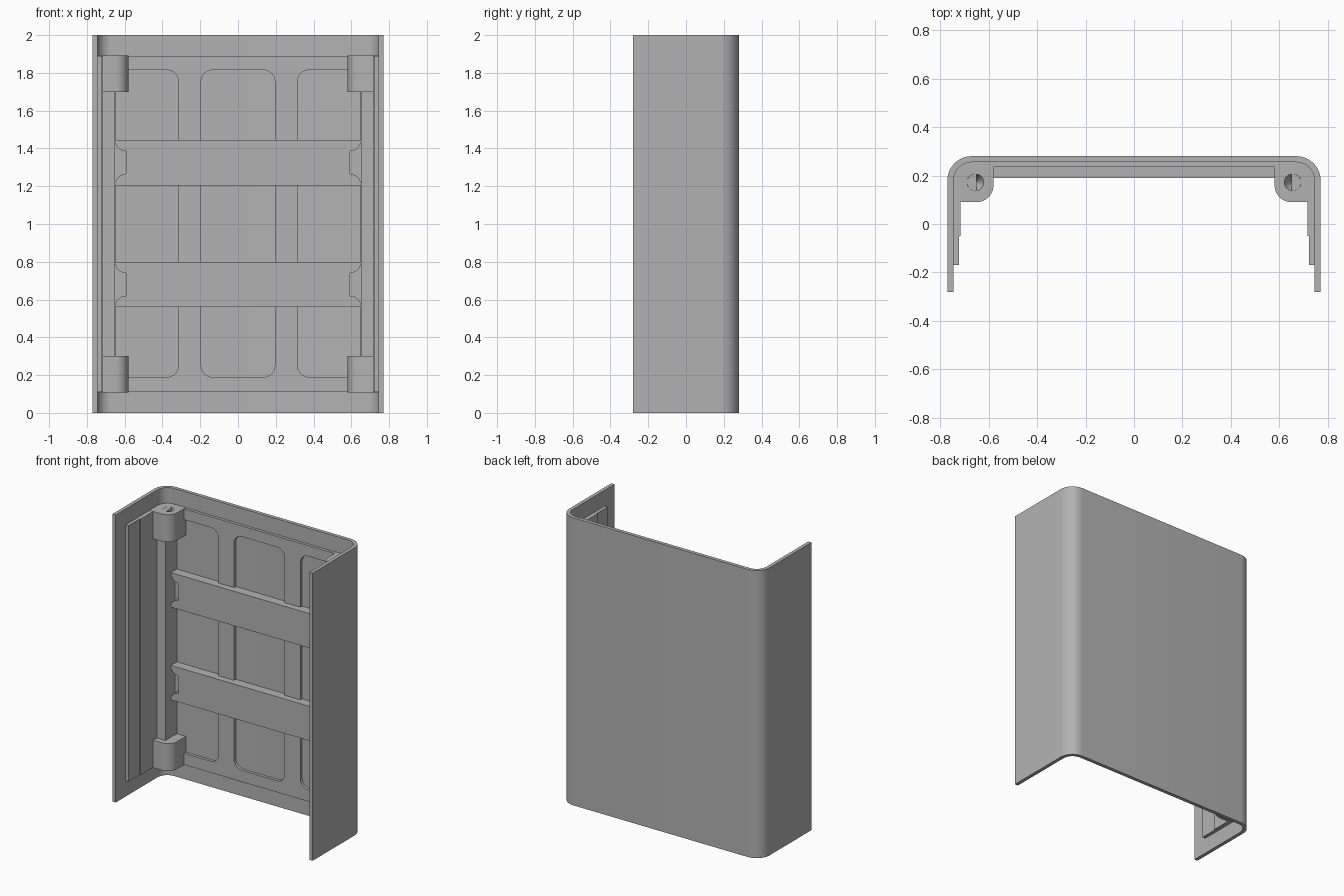
import bpy
import bmesh
from math import cos, sin, pi, radians
from mathutils import Vector

cube = bpy.data.objects.get("Cube")
if cube:
    bpy.data.objects.remove(cube)

grey = bpy.data.materials.new("plain grey")
grey.use_nodes = True
GREY = (0.45, 0.45, 0.45, 1)
grey.diffuse_color = GREY
grey.node_tree.nodes["Principled BSDF"].inputs["Base Color"].default_value = GREY


def arc(cx, cy, r, start, end, steps=8):
    """Points along an arc, angles in degrees."""
    angles = [radians(start + (end - start) * i / steps) for i in range(steps + 1)]
    return [(cx + r * cos(a), cy + r * sin(a)) for a in angles]


def mirrored(half):
    """Close an outline from its +x half, listed from one side to the other."""
    return half + [(-x, y) for x, y in reversed(half)]


def prism(name, outline, low, high, axis="z"):
    """Extrude a 2D outline along z (outline in xy) or along y (outline in xz)."""
    bm = bmesh.new()
    place = (lambda p: (p[0], p[1], low)) if axis == "z" else (lambda p: (p[0], low, p[1]))
    face = bm.faces.new([bm.verts.new(place(p)) for p in outline])
    new = bmesh.ops.extrude_face_region(bm, geom=[face])["geom"]
    shift = Vector((0, 0, high - low)) if axis == "z" else Vector((0, high - low, 0))
    bmesh.ops.translate(bm, vec=shift, verts=[v for v in new if isinstance(v, bmesh.types.BMVert)])
    return finish(name, bm)


def finish(name, bm):
    bmesh.ops.recalc_face_normals(bm, faces=bm.faces)
    mesh = bpy.data.meshes.new(name)
    bm.to_mesh(mesh)
    bm.free()
    mesh.materials.append(grey)
    obj = bpy.data.objects.new(name, mesh)
    bpy.context.collection.objects.link(obj)
    return obj


def activate(obj):
    bpy.ops.object.select_all(action="DESELECT")
    obj.select_set(True)
    bpy.context.view_layer.objects.active = obj


def cut(obj, cutter):
    cutter.hide_render = True
    mod = obj.modifiers.new("cut", "BOOLEAN")
    mod.operation = "DIFFERENCE"
    mod.solver = "EXACT"
    mod.object = cutter
    activate(obj)
    bpy.ops.object.modifier_apply(modifier=mod.name)
    bpy.data.objects.remove(cutter)


def rounded_rect(x0, x1, z0, z1, r):
    return (arc(x1 - r, z1 - r, r, 0, 90) + arc(x0 + r, z1 - r, r, 90, 180)
            + arc(x0 + r, z0 + r, r, 180, 270) + arc(x1 - r, z0 + r, r, 270, 360))


parts = []

# Outer shell: a U-shaped sheet with rounded back corners
outer = [(0.77, -0.28)] + arc(0.67, 0.18, 0.1, 0, 90, 12)
inner = [(0.745, -0.28)] + arc(0.67, 0.18, 0.075, 0, 90, 12)
shell = mirrored(outer)
shell += list(reversed(mirrored(inner)))
parts.append(prism("outer_shell", shell, 0, 2))

# Inner liner with side panels, corner blocks and a thin back plate
LOW, HIGH, PLATE = 0.11, 1.89, 0.235
hidden = [(0.752, -0.17)] + arc(0.67, 0.18, 0.082, 0, 90)
seen = [(0.722, -0.17), (0.722, -0.05), (0.716, -0.05), (0.716, 0.13), (0.65, 0.13), (0.65, PLATE)]
liner = prism("inner_liner", mirrored(hidden) + list(reversed(mirrored(seen))), LOW, HIGH)

# Soften the top and bottom edges of the back plate
bm = bmesh.new()
bm.from_mesh(liner.data)
edges = [e for e in bm.edges
         if all(abs(v.co.y - PLATE) < 0.001 for v in e.verts)
         and abs(e.verts[0].co.z - e.verts[1].co.z) < 0.001]
bmesh.ops.bevel(bm, geom=edges, offset=0.018, segments=4, profile=0.5, affect="EDGES")
bm.to_mesh(liner.data)
bm.free()

# Three by three rounded windows through the back plate
R = 0.06
COLUMNS = [(-0.648, -0.315), (-0.195, 0.195), (0.315, 0.648)]
ROWS = [(0.19, 0.62), (0.74, 1.265), (1.385, 1.815)]
for x0, x1 in COLUMNS:
    for z0, z1 in ROWS:
        cut(liner, prism("window_cutter", rounded_rect(x0, x1, z0, z1, R), 0.2, 0.3, "y"))
parts.append(liner)

# Cross ribs between the window rows, flared where they meet the corner blocks
for name, z0, z1 in (("lower_rib", 0.62, 0.74), ("upper_rib", 1.265, 1.385)):
    edge = 0.652
    half = ([(edge, z0 - R)] + arc(edge - R, z0 - R, R, 0, 90)[1:]
            + list(reversed(arc(edge - R, z1 + R, R, 270, 360)))[::-1] + [(edge, z1 + R)])
    half = [p for i, p in enumerate(half) if i == 0 or p != half[i - 1]]
    if (Vector(half[-1]) - Vector(half[-2])).length < 0.001:
        half.pop()
    parts.append(prism(name, mirrored(half), 0.19, 0.262, "y"))

# Corner posts with conical screw dimples in their end faces
for side, sx in (("left", 1), ("right", -1)):
    for level, z0, z1, end in (("lower", LOW - 0.001, 0.3, -1), ("upper", 1.7, HIGH + 0.001, 1)):
        outline = ([(0.752, 0.09)] + arc(0.67, 0.18, 0.082, 0, 90)
                   + [(0.58, 0.262)] + arc(0.65, 0.16, 0.07, 180, 270))
        post = prism(f"{side}_{level}_post", [(sx * x, y) for x, y in outline], z0, z1)
        bm = bmesh.new()
        bmesh.ops.create_cone(bm, cap_ends=True, segments=24, depth=0.06,
                              radius1=0.036 if end < 0 else 0.004,
                              radius2=0.036 if end > 0 else 0.004)
        top = z1 if end > 0 else z0
        bmesh.ops.translate(bm, vec=(sx * 0.655, 0.172, top - end * 0.028), verts=bm.verts)
        cut(post, finish("dimple_cutter", bm))
        parts.append(post)

for part in parts:
    activate(part)
    bpy.ops.object.shade_smooth_by_angle(angle=radians(30))
